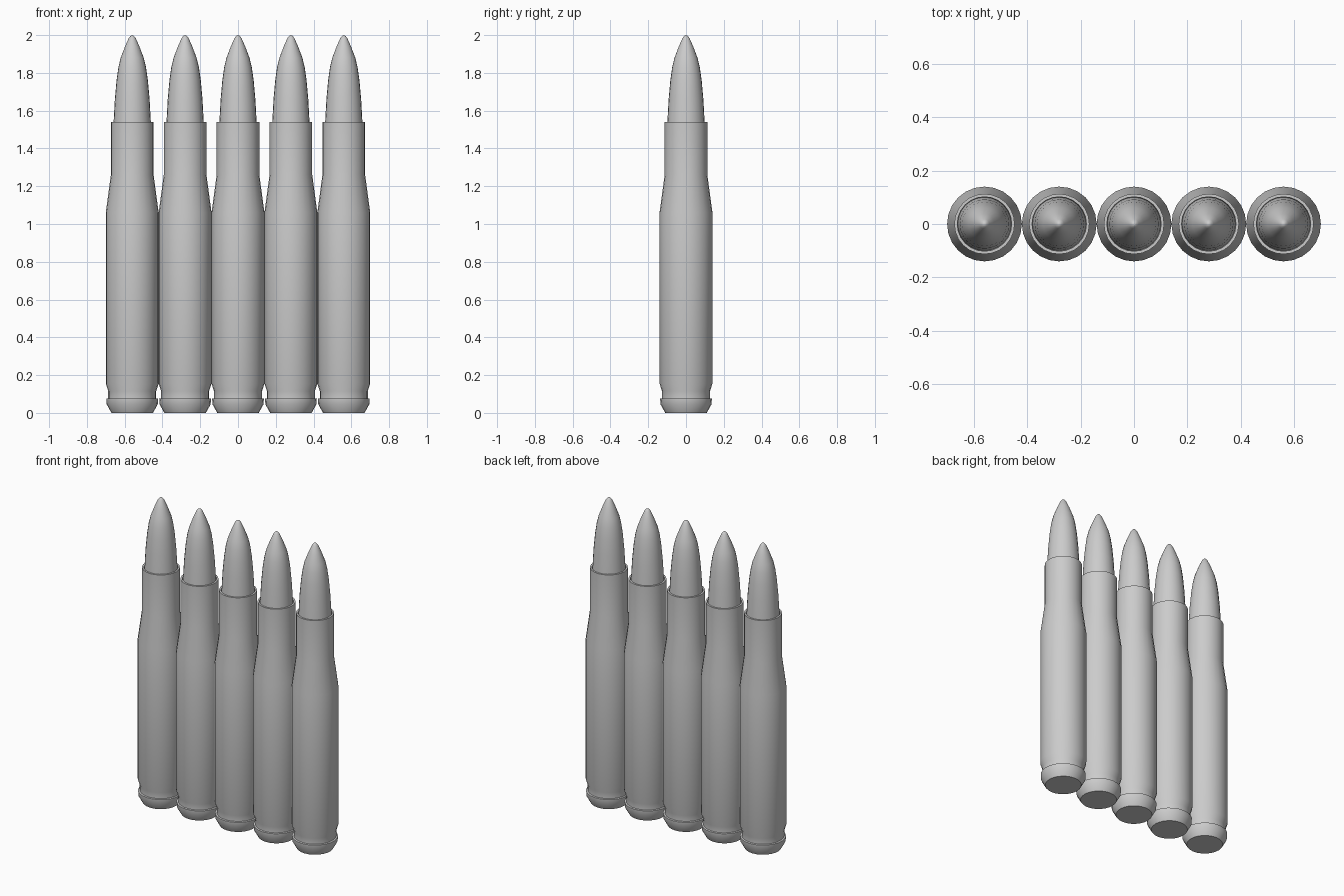
import bpy, bmesh, math

if "Cube" in bpy.data.objects:
    bpy.data.objects.remove(bpy.data.objects["Cube"])

SIDES = 24
SPACING = 0.28


def lathe(name, profile, x):
    """Spin a (radius, z) profile around z; radius 0 makes a pole."""
    bm = bmesh.new()
    rings = []
    for r, z in profile:
        if r == 0:
            rings.append([bm.verts.new((0, 0, z))] * SIDES)
        else:
            rings.append([bm.verts.new((r * math.cos(2 * math.pi * i / SIDES),
                                        r * math.sin(2 * math.pi * i / SIDES), z))
                          for i in range(SIDES)])
    for a, b in zip(rings, rings[1:]):
        for i in range(SIDES):
            j = (i + 1) % SIDES
            bm.faces.new(list(dict.fromkeys((a[i], a[j], b[j], b[i]))))
    bmesh.ops.recalc_face_normals(bm, faces=bm.faces)
    mesh = bpy.data.meshes.new(name)
    bm.to_mesh(mesh)
    bm.free()
    obj = bpy.data.objects.new(name, mesh)
    obj.location.x = x
    bpy.context.collection.objects.link(obj)
    bpy.ops.object.select_all(action='DESELECT')
    obj.select_set(True)
    bpy.context.view_layer.objects.active = obj
    bpy.ops.object.shade_smooth_by_angle(angle=math.radians(35))
    return obj


# Casing: bevelled base, rim, extractor groove, body, shoulder, neck and lip
casing = [(0, 0), (0.11, 0), (0.135, 0.045), (0.137, 0.075), (0.127, 0.077),
          (0.127, 0.115), (0.14, 0.155), (0.14, 1.06), (0.113, 1.26),
          (0.113, 1.54), (0.102, 1.54), (0.1, 1.52)]

# Pointed tip seated in the neck
tip = [(0.1, 1.52), (0.098, 1.55), (0.092, 1.66), (0.083, 1.76),
       (0.073, 1.83), (0.061, 1.88), (0.038, 1.94), (0.018, 1.985),
       (0.009, 1.996), (0, 2.0)]

# Row of five side by side
for n in range(5):
    x = (n - 2) * SPACING
    lathe(f"casing_{n + 1}", casing, x)
    lathe(f"pointed_tip_{n + 1}", tip, x)
